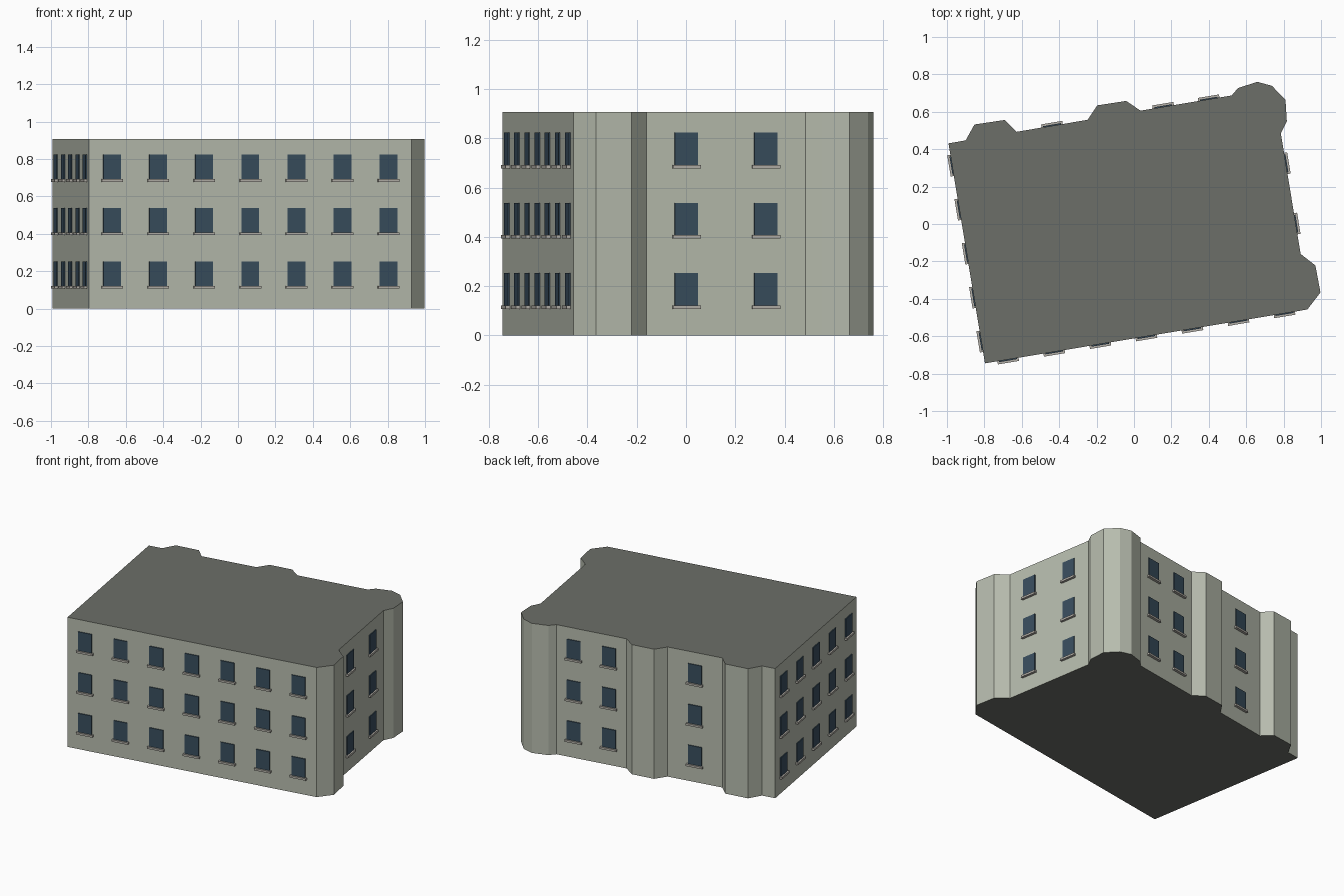
import bpy, bmesh
from mathutils import Vector, Matrix

if "Cube" in bpy.data.objects:
    bpy.data.objects.remove(bpy.data.objects["Cube"])

HEIGHT = 0.906

def material(name, rgb):
    m = bpy.data.materials.new(name)
    m.diffuse_color = (*rgb, 1)
    m.use_nodes = True
    m.node_tree.nodes["Principled BSDF"].inputs["Base Color"].default_value = m.diffuse_color
    return m

wall_mat = material("wall_paint", (0.47, 0.50, 0.42))
roof_mat = material("roof_felt", (0.15, 0.157, 0.138))
glass_mat = material("window_glass", (0.04, 0.075, 0.11))
sill_mat = material("sill_stone", (0.45, 0.43, 0.39))

def finish(bm, name, *mats):
    mesh = bpy.data.meshes.new(name)
    bm.to_mesh(mesh)
    bm.free()
    for m in mats:
        mesh.materials.append(m)
    ob = bpy.data.objects.new(name, mesh)
    bpy.context.collection.objects.link(ob)
    return ob

# Footprint, anticlockwise from the front left corner, with bays and turrets
outline = [(-0.797, -0.745), (0.927, -0.457), (0.997, -0.366), (0.97, -0.222),
           (0.891, -0.16), (0.785, 0.485), (0.817, 0.55), (0.81, 0.664),
           (0.737, 0.739), (0.66, 0.76), (0.556, 0.727), (0.522, 0.687),
           (0.035, 0.606), (-0.042, 0.658), (-0.197, 0.634), (-0.248, 0.557),
           (-0.627, 0.493), (-0.692, 0.556), (-0.853, 0.532), (-0.9, 0.447),
           (-0.992, 0.431)]

# Main block: footprint extruded upwards, roof and base in the dark colour
bm = bmesh.new()
base = bm.faces.new([bm.verts.new((x, y, 0)) for x, y in outline])
ext = bmesh.ops.extrude_face_region(bm, geom=[base], use_keep_orig=True)
top = [g for g in ext["geom"] if isinstance(g, bmesh.types.BMVert)]
bmesh.ops.translate(bm, verts=top, vec=(0, 0, HEIGHT))
bmesh.ops.recalc_face_normals(bm, faces=bm.faces)
for f in bm.faces:
    f.material_index = 1 if abs(f.normal.z) > 0.5 else 0
finish(bm, "building_block", wall_mat, roof_mat)

def box(bm, frame, width, depth, height, z):
    # Box on a wall: local x along the wall, y outwards, sunk slightly inside
    m = (frame @ Matrix.Translation((0, (depth - 0.01) / 2, z))
         @ Matrix.Diagonal((width, depth + 0.01, height, 1)))
    bmesh.ops.create_cube(bm, size=1, matrix=m)

# Windows and sills: evenly spread over the named wall segments, three floors
walls = [("front", 0, 7), ("right", 4, 2), ("back_right", 11, 2),
         ("back_left", 15, 1), ("left", 20, 5)]
for side, index, count in walls:
    a = Vector((*outline[index], 0))
    b = Vector((*outline[(index + 1) % len(outline)], 0))
    along = (b - a).normalized()
    out = Vector((along.y, -along.x, 0))
    glass, sills = bmesh.new(), bmesh.new()
    for i in range(count):
        p = a.lerp(b, (i + 0.5) / count)
        frame = Matrix.Translation(p) @ Matrix(
            ((-along.x, out.x, 0), (-along.y, out.y, 0), (0, 0, 1))).to_4x4()
        for floor in range(3):
            z = 0.187 + floor * 0.285
            box(glass, frame, 0.096, 0.006, 0.131, z)
            box(sills, frame, 0.115, 0.017, 0.014, z - 0.0725)
    finish(glass, side + "_windows", glass_mat)
    finish(sills, side + "_sills", sill_mat)
